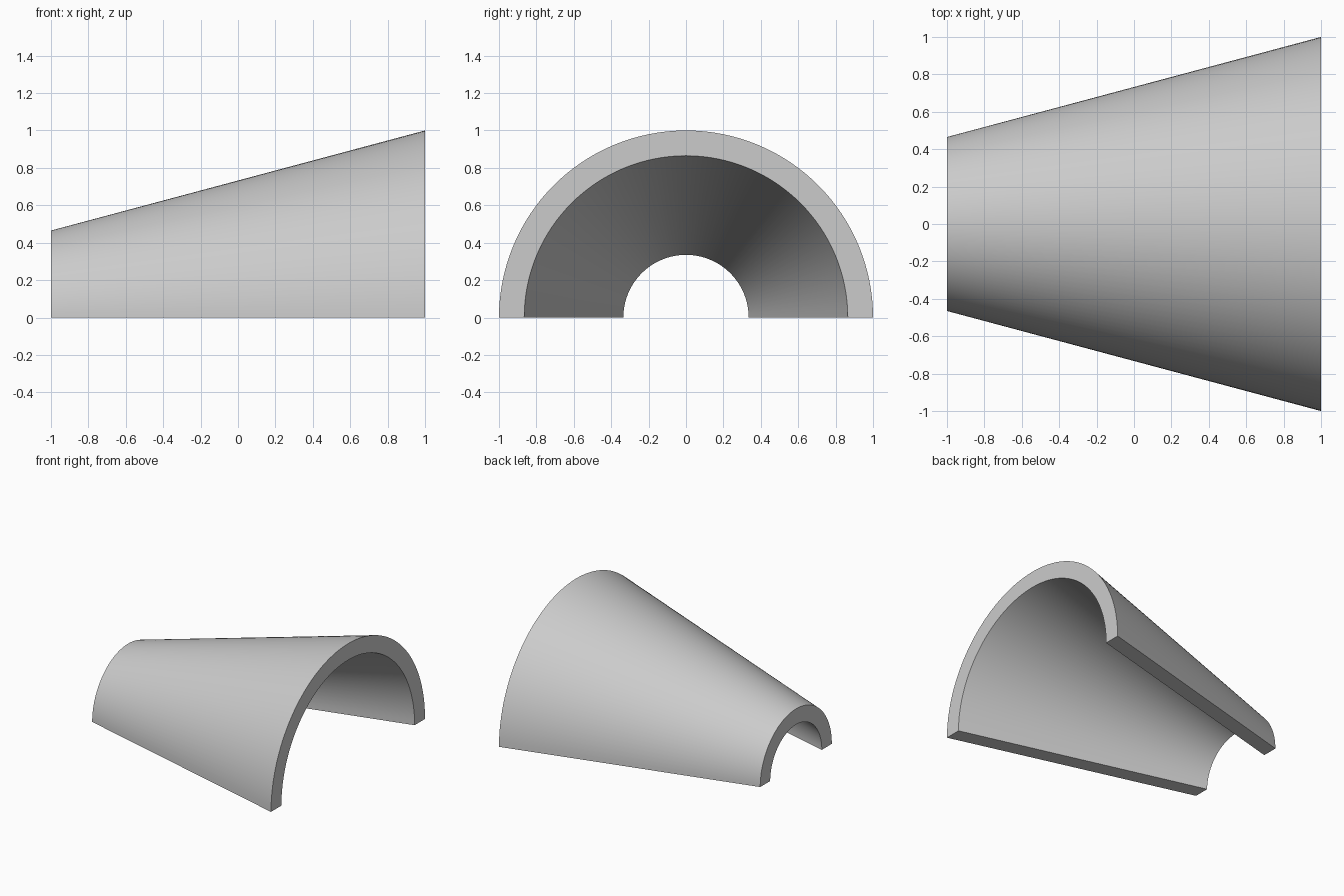
import bpy
import bmesh
import math

if "Cube" in bpy.data.objects:
    bpy.data.objects.remove(bpy.data.objects["Cube"], do_unlink=True)

# Plain grey material
grey = bpy.data.materials.new("light_grey")
grey.use_nodes = True
colour = (0.6, 0.6, 0.6, 1.0)
grey.diffuse_color = colour
grey.node_tree.nodes["Principled BSDF"].inputs["Base Color"].default_value = colour

SEGMENTS = 64
# Wall section as (x, radius): outer edge, then inner edge
section = [(-1, 0.465), (1, 1.0), (1, 0.865), (-1, 0.335)]

# Sweep the wall section half a turn around the x axis
bm = bmesh.new()
verts = [bm.verts.new((x, -r, 0)) for x, r in section]
edges = [bm.edges.new((verts[i], verts[(i + 1) % 4])) for i in range(4)]
bmesh.ops.spin(bm, geom=verts + edges, cent=(0, 0, 0), axis=(-1, 0, 0),
               angle=math.pi, steps=SEGMENTS, use_duplicate=False)

# Close the two flat bottom edges
open_edges = [e for e in bm.edges if e.is_boundary]
bmesh.ops.holes_fill(bm, edges=open_edges, sides=4)
bmesh.ops.recalc_face_normals(bm, faces=bm.faces)

mesh = bpy.data.meshes.new("half_cone_shell")
bm.to_mesh(mesh)
bm.free()
mesh.materials.append(grey)

shell = bpy.data.objects.new("half_cone_shell", mesh)
bpy.context.collection.objects.link(shell)

# Smooth curved walls, sharp rims
bpy.ops.object.select_all(action="DESELECT")
shell.select_set(True)
bpy.context.view_layer.objects.active = shell
bpy.ops.object.shade_smooth_by_angle(angle=math.radians(30))
